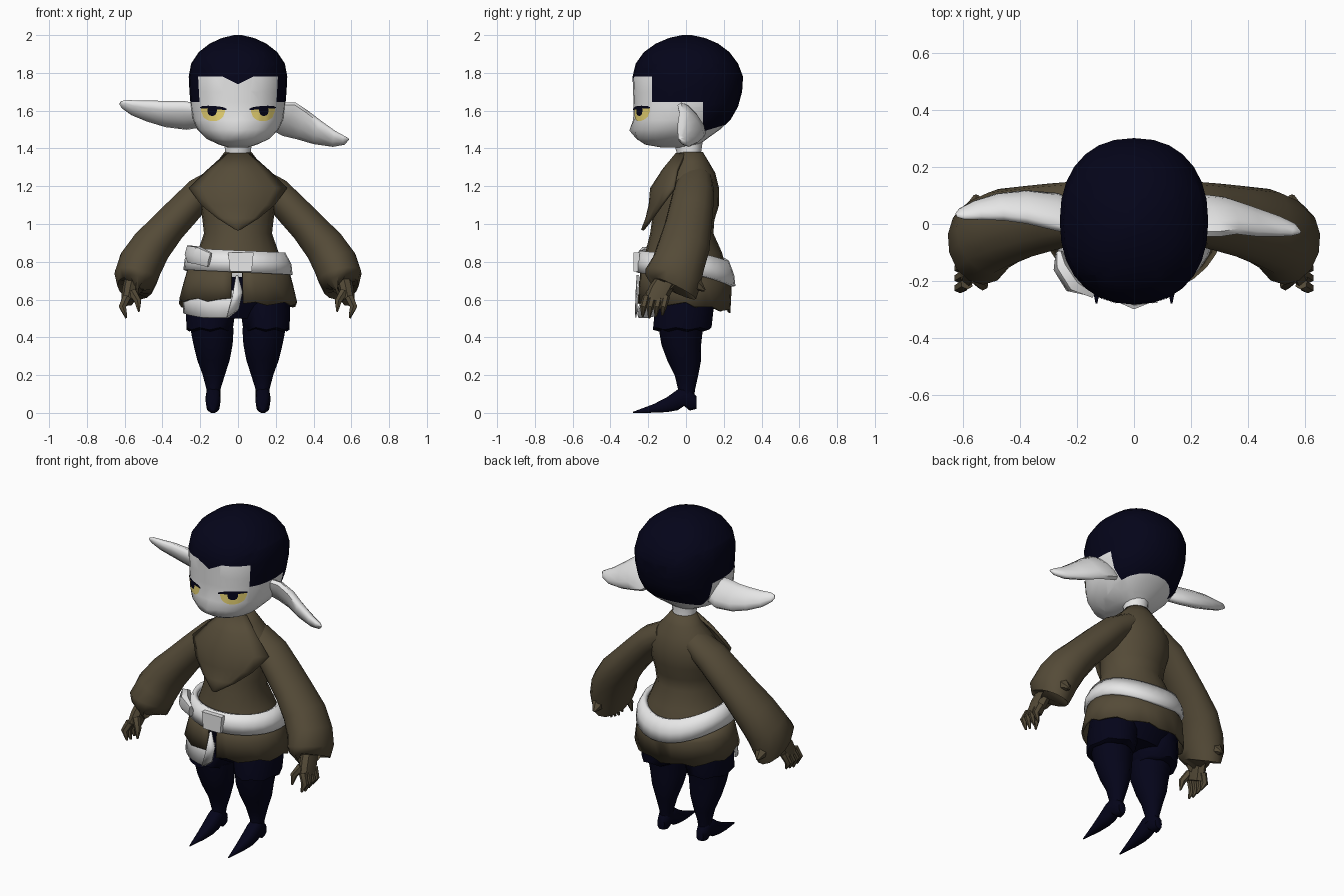
import bpy, bmesh, math
from mathutils import Vector
from mathutils.bvhtree import BVHTree

if "Cube" in bpy.data.objects:
    bpy.data.objects.remove(bpy.data.objects["Cube"])


def material(name, rgb):
    m = bpy.data.materials.new(name)
    m.diffuse_color = (*rgb, 1)
    m.use_nodes = True
    m.node_tree.nodes["Principled BSDF"].inputs["Base Color"].default_value = m.diffuse_color
    return m


NAVY = material("navy", (0.0013, 0.0013, 0.010))
BROWN = material("brown cloth", (0.09, 0.07, 0.039))
WHITE = material("pale white", (0.82, 0.82, 0.82))
YELLOW = material("eye yellow", (0.85, 0.69, 0.18))


def finish(name, bm, mats, angle=40, thick=0):
    bmesh.ops.recalc_face_normals(bm, faces=bm.faces)
    me = bpy.data.meshes.new(name)
    bm.to_mesh(me)
    for m in mats:
        me.materials.append(m)
    ob = bpy.data.objects.new(name, me)
    bpy.context.collection.objects.link(ob)
    if thick:
        s = ob.modifiers.new("thickness", 'SOLIDIFY')
        s.thickness, s.offset = thick, -1
    bpy.ops.object.select_all(action='DESELECT')
    ob.select_set(True)
    bpy.context.view_layer.objects.active = ob
    bpy.ops.object.shade_smooth_by_angle(angle=math.radians(angle))
    return ob


def skin(rows, closed, caps):
    """Bridge rows of points into a bmesh."""
    bm = bmesh.new()
    vs = [[bm.verts.new(p) for p in r] for r in rows]
    n = len(vs[0])
    for a, b in zip(vs, vs[1:]):
        for i in range(n if closed else n - 1):
            j = (i + 1) % n
            bm.faces.new((a[i], a[j], b[j], b[i]))
    if caps:
        bm.faces.new(vs[0])
        bm.faces.new(vs[-1])
    return bm


def spow(v, e):
    return math.copysign(abs(v) ** e, v)


def loft(rings, sides=20, arc=None, caps=True, power=2.0, warp=None):
    """Horizontal rings (z, centre x, half width, front y, back y); angle 0 is the front."""
    a0, a1 = arc or (0, 360)
    count = sides + 1 if arc else sides
    rows = []
    for z, cx, rx, yf, yb in rings:
        row = []
        for i in range(count):
            t = math.radians(a0 + (a1 - a0) * i / sides)
            p = Vector((cx + rx * spow(math.sin(t), 2 / power),
                        (yf + yb) / 2 - (yb - yf) / 2 * spow(math.cos(t), 2 / power), z))
            row.append(warp(p, i) if warp else p)
        rows.append(row)
    return skin(rows, not arc, caps and not arc)


def tube(points, sides=10, ref=(0, 1, 0)):
    """Tube through (centre, radius along ref, radius across)."""
    rows = []
    for k, (c, ra, rb) in enumerate(points):
        t = Vector(points[min(k + 1, len(points) - 1)][0]) - Vector(points[max(k - 1, 0)][0])
        t.normalize()
        a = Vector(ref)
        a = (a - t * a.dot(t)).normalized()
        b = t.cross(a)
        rows.append([Vector(c) + a * ra * math.cos(q) + b * rb * math.sin(q)
                     for q in (2 * math.pi * i / sides for i in range(sides))])
    return skin(rows, True, True)


def flip(points, s):
    return [((c[0] * s, c[1], c[2]), ra, rb) for c, ra, rb in points]


# Head: one egg with a nose point, cut along the hairline and coloured by region
head = loft([(1.405, 0, .05, -.13, .05), (1.42, 0, .10, -.215, .07), (1.45, 0, .165, -.262, .11),
             (1.5, 0, .215, -.28, .18), (1.55, 0, .238, -.28, .235), (1.62, 0, .25, -.277, .275),
             (1.7, 0, .257, -.28, .297), (1.78, 0, .261, -.283, .302), (1.85, 0, .248, -.266, .275),
             (1.91, 0, .208, -.223, .23), (1.955, 0, .15, -.16, .17), (1.985, 0, .085, -.09, .10),
             (2.0, 0, .02, -.02, .03)], sides=28, power=2.25)
for v in head.verts:
    if abs(v.co.x) < .001 and v.co.y < -.2 and abs(v.co.z - 1.5) < .01:
        v.co += Vector((0, -.02, -.005))
for co, no in [((0, 0, 1.78), (0, 0, 1)), ((0, 0, 1.645), (0, 0, 1)), ((0, -.18, 0), (0, 1, 0)),
               ((0, .09, 0), (0, 1, 0)), ((0, 0, 1.74), (.5, 0, -1)), ((0, 0, 1.74), (-.5, 0, -1)),
               ((0, .09, 1.49), (0, -.3, 1))]:
    bmesh.ops.bisect_plane(head, geom=head.verts[:] + head.edges[:] + head.faces[:],
                           plane_co=co, plane_no=no, dist=1e-4)
for f in head.faces:
    c = f.calc_center_median()
    f.material_index = int(c.z > min(1.78, 1.74 + .5 * abs(c.x)) or (c.y > -.18 and c.z > 1.645)
                           or (c.y > .09 and c.z > 1.49 + .3 * (c.y - .09)))
face = BVHTree.FromBMesh(head)
finish("head", head, [WHITE, NAVY], 60)


def decal(name, x0, x1, low, high, mat, lift, side):
    """Thin plate laid on the face between two height curves."""
    rows = []
    for i in range(13):
        u = i / 12
        x = (x0 + (x1 - x0) * u) * side
        row = []
        for j in range(5):
            z = low(u) + (high(u) - low(u)) * j / 4
            hit = face.ray_cast(Vector((x, -1, z)), Vector((0, 1, 0)))[0]
            row.append(hit - Vector((0, lift, 0)))
        rows.append(row)
    finish(name, skin(rows, False, False), [mat])


def bow(u):
    return math.sqrt(max(0, 1 - (2 * u - 1) ** 2))


# Eyes, pupils and heavy lids
for s, side in ((1, "left"), (-1, "right")):
    decal(side + "_eye", .068, .195, lambda u: 1.597 - .053 * bow(u), lambda u: 1.605 + .012 * u, YELLOW, .003, s)
    decal(side + "_pupil", .112, .162, lambda u: 1.597 - .025 * bow(u), lambda u: 1.61, NAVY, .006, s)
    decal(side + "_eyelid", .06, .2, lambda u: 1.603 + .01 * u,
          lambda u: 1.609 + .01 * u + .011 * bow(u), NAVY, .008, s)

# Ears: slanted leaves, one droops, the other lifts
finish("left_ear", tube([((.21, .02, 1.57), .035, .095), ((.27, .03, 1.555), .038, .115),
                         ((.34, .03, 1.525), .038, .098), ((.42, .01, 1.485), .035, .078),
                         ((.51, -.008, 1.45), .027, .05), ((.56, -.02, 1.445), .018, .03),
                         ((.585, -.03, 1.45), .004, .006)], 10, (0, 1, .8)), [WHITE], 60)
finish("right_ear", tube([((-.21, .02, 1.575), .035, .08), ((-.28, .045, 1.575), .04, .093),
                          ((-.38, .06, 1.582), .04, .083), ((-.47, .06, 1.598), .035, .067),
                          ((-.55, .048, 1.615), .026, .048), ((-.605, .035, 1.635), .015, .028),
                          ((-.624, .03, 1.642), .004, .01)], 10, (0, 1, .8)), [WHITE], 60)

# Neck
finish("neck", loft([(1.33, 0, .075, -.045, .09), (1.38, 0, .068, -.05, .08), (1.45, 0, .075, -.07, .09)], 12), [WHITE])

# Tunic body
finish("tunic", loft([(.74, 0, .262, -.235, .22), (.85, 0, .215, -.215, .19), (.95, 0, .18, -.19, .145),
                      (1.02, 0, .188, -.18, .15), (1.1, 0, .2, -.17, .175), (1.19, 0, .215, -.15, .175),
                      (1.27, 0, .165, -.10, .155), (1.33, 0, .11, -.06, .12), (1.38, 0, .072, -.045, .09)], 20),
       [BROWN], 60)

# Pointed bib over the chest: height, half width, middle y, edge y
rows = []
for z, w, ym, ye in [(1.375, .065, -.055, -.01), (1.29, .16, -.125, -.05), (1.19, .26, -.19, -.07),
                     (1.10, .195, -.198, -.135), (1.03, .11, -.215, -.185), (.97, .015, -.238, -.232)]:
    rows.append([Vector((w * k / 4, ym + (ye - ym) * (k / 4) ** 2, z)) for k in range(-4, 5)])
finish("bib", skin(rows, False, False), [BROWN], 50, .015)

# Sleeves, hands and fingers
for s, side in ((1, "left"), (-1, "right")):
    arm = [((.09, .05, 1.24), .09, .07), ((.2, .04, 1.165), .11, .085), ((.29, .025, 1.07), .118, .092),
           ((.37, .01, .985), .125, .096), ((.46, -.012, .88), .138, .11), ((.515, -.04, .79), .14, .12),
           ((.54, -.068, .72), .152, .118), ((.545, -.08, .665), .148, .095), ((.55, -.09, .675), .08, .06)]
    finish(side + "_sleeve", tube(flip(arm, s), 14), [BROWN], 60)
    # trailing sleeve corner
    corner = [((.54, -.03, .73), .07, .07), ((.555, .04, .69), .05, .055), ((.555, .1, .648), .006, .01)]
    finish(side + "_sleeve_corner", tube(flip(corner, s), 6, (0, 0, 1)), [BROWN])
    palm = [((.56, -.1, .71), .055, .04), ((.575, -.14, .645), .06, .04), ((.585, -.165, .59), .058, .034)]
    finish(side + "_hand", tube(flip(palm, s), 8), [BROWN])
    for k in range(4):
        y = -.22 + .035 * k
        finger = [((.588, y + .01, .615), .02, .024), ((.612, y - .005, .562), .019, .022),
                  ((.592, y - .01, .502 + .008 * abs(k - 1)), .006, .006)]
        finish(side + "_finger", tube(flip(finger, s), 6), [BROWN])
    thumb = [((.56, -.185, .64), .025, .025), ((.53, -.215, .59), .02, .02), ((.525, -.225, .535), .005, .005)]
    finish(side + "_thumb", tube(flip(thumb, s), 6), [BROWN])


# Belt: sags at the back, leans across the front
def sag(p, i):
    return p + Vector((0, 0, -.045 * p.x - .062 * max(0, p.y / .24) ** 2))


finish("belt", loft([(.745, 0, .289, -.262, .262), (.80, 0, .283, -.264, .255), (.86, 0, .25, -.245, .228)],
                    28, caps=False, warp=sag), [WHITE], 40, .03)
finish("belt_knot", tube([((-.262, -.10, .83), .014, .03), ((-.255, -.15, .84), .03, .052),
                          ((-.215, -.21, .835), .034, .052), ((-.15, -.24, .81), .015, .045)], 6, (-1, -.6, 0)), [WHITE])
bm = bmesh.new()
bmesh.ops.create_cube(bm, size=1)
for v in bm.verts:
    v.co = Vector((.015 + v.co.x * (.125 + .02 * v.co.z), -.262 + v.co.y * .03, .798 + v.co.z * .10))
finish("buckle", bm, [WHITE])


# Skirt with ragged hem and front opening, shorter over the lining
def hem(p, i):
    if p.z < .6:
        p.z += .01 * math.sin(i * 2.1) + .022 * (p.x < 0 and p.y < -.02)
        p.z -= .04 * max(0, p.y / .24)
    if p.z > .75:
        p.z -= .07 * max(0, p.y / .24)
    return p


finish("skirt", loft([(.77, 0, .266, -.24, .228), (.685, 0, .29, -.25, .243), (.578, 0, .313, -.256, .235)],
                     28, arc=(5, 353), warp=hem), [BROWN], 40, .012)
# Pale lining hanging below the skirt on one side
finish("skirt_lining", loft([(.65, 0, .285, -.225, .2), (.6, 0, .297, -.237, .2), (.505, 0, .297, -.258, .2)],
                            8, arc=(-80, 0),
                            warp=lambda p, i: p + Vector((0, 0, (.04 * (i == 8) + .006 * (4 - i) * (i < 4)) * (p.z < .55)))),
       [WHITE], 40, .008)
finish("skirt_front_edge", skin([[(.0, -.258, .73), (-.01, -.262, .73)], [(.025, -.262, .64), (-.03, -.268, .615)],
                                 [(.005, -.264, .55), (-.06, -.27, .505)]], False, False), [WHITE], 40, .008)

# Trousers, boots and pointed feet
finish("hips", loft([(.5, 0, .2, -.12, .12), (.6, 0, .26, -.17, .17), (.72, 0, .25, -.2, .2)], 18), [NAVY], 60)
for s, side in ((1, "left"), (-1, "right")):
    finish(side + "_breeches", loft([(.43, .145 * s, .115, -.14, .1), (.44, .15 * s, .125, -.175, .135),
                                     (.54, .145 * s, .135, -.165, .145), (.66, .14 * s, .13, -.14, .14)], 14,
                                    warp=lambda p, i: p + Vector((0, 0, .012 * (i % 2) * (p.z < .45)))), [NAVY], 50)
    finish(side + "_leg", loft([(.07, .13 * s, .037, -.05, .042), (.125, .13 * s, .038, -.042, .048),
                                (.2, .128 * s, .06, -.06, .065), (.28, .13 * s, .088, -.1, .08),
                                (.36, .132 * s, .106, -.13, .08), (.45, .138 * s, .118, -.145, .09)], 14), [NAVY], 60)
    # foot sections: y, bottom, top, half width
    rows = []
    for y, lo, hi, w in [(.055, .02, .09, .024), (.02, .01, .13, .037), (-.01, .035, .138, .039),
                         (-.045, .012, .125, .04), (-.10, .003, .085, .037), (-.17, 0, .048, .026),
                         (-.28, 0, .006, .003)]:
        rows.append([Vector((.132 * s + w * spow(math.cos(q), .7), y, (lo + hi) / 2 + (hi - lo) / 2 * spow(math.sin(q), .7)))
                     for q in (math.pi * i / 5 for i in range(10))])
    finish(side + "_foot", skin(rows, True, True), [NAVY], 50)
